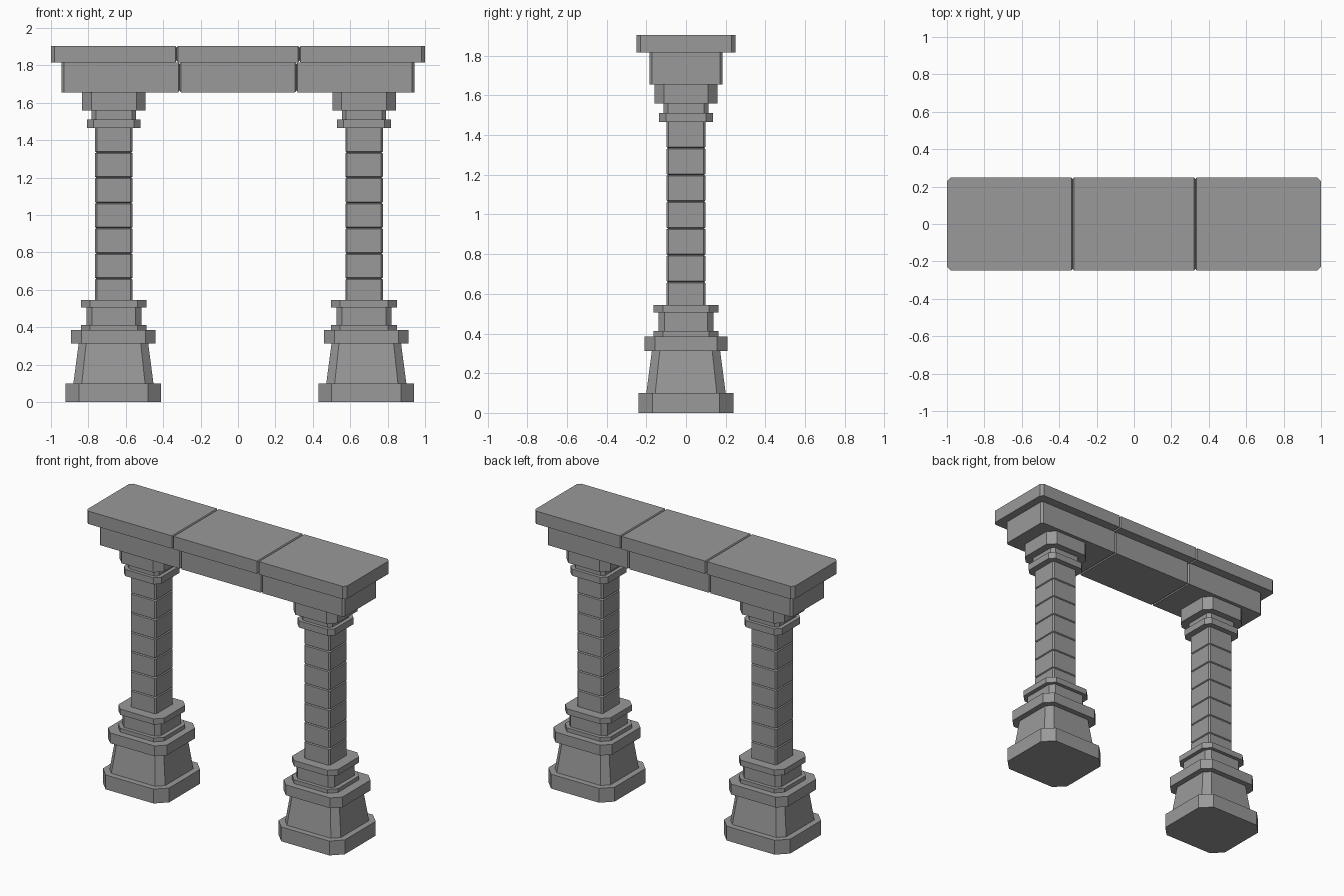
import bpy, bmesh
from math import pi
from mathutils import Matrix

if "Cube" in bpy.data.objects:
    bpy.data.objects.remove(bpy.data.objects["Cube"])

stone = bpy.data.materials.new("dark_stone")
stone.diffuse_color = (0.32, 0.32, 0.32, 1)
stone.use_nodes = True
stone.node_tree.nodes["Principled BSDF"].inputs["Base Color"].default_value = stone.diffuse_color


def loft(name, rings, cx=0.0, matrix=None):
    """Rectangle rings (z, half x, half y, corner chamfer) skinned from bottom to top."""
    bm = bmesh.new()
    prev = None
    for z, hx, hy, c in rings:
        if c:
            pts = [(hx, c - hy), (hx, hy - c), (hx - c, hy), (c - hx, hy),
                   (-hx, hy - c), (-hx, c - hy), (c - hx, -hy), (hx - c, -hy)]
        else:
            pts = [(hx, -hy), (hx, hy), (-hx, hy), (-hx, -hy)]
        ring = [bm.verts.new((cx + x, y, z)) for x, y in pts]
        if prev:
            for k in range(len(ring)):
                n = (k + 1) % len(ring)
                bm.faces.new((prev[k], prev[n], ring[n], ring[k]))
        else:
            bm.faces.new(ring[::-1])
        prev = ring
    bm.faces.new(prev)
    if matrix:
        bm.transform(matrix)
    mesh = bpy.data.meshes.new(name)
    bm.to_mesh(mesh)
    bm.free()
    mesh.materials.append(stone)
    obj = bpy.data.objects.new(name, mesh)
    bpy.context.collection.objects.link(obj)


def tier(name, cx, z0, z1, hx, hy, c):
    loft(name, [(z0, hx, hy, c), (z1, hx, hy, c)], cx)


def groove(pos, hx, hy, c, width, depth):
    """Three rings that cut a V-shaped joint into a lofted bar."""
    return [(pos - width / 2, hx, hy, c), (pos, hx - depth, hy - depth, c),
            (pos + width / 2, hx, hy, c)]


def pillar(side, cx, base_cx):
    # stepped pedestal
    tier(side + "_plinth", base_cx, 0, 0.10, 0.255, 0.24, 0.07)
    loft(side + "_tapered_base", [(0.10, 0.214, 0.20, 0.045), (0.313, 0.186, 0.172, 0.04)], base_cx)
    tier(side + "_base_cap", base_cx, 0.313, 0.385, 0.226, 0.21, 0.055)
    tier(side + "_lower_ring", cx, 0.385, 0.412, 0.176, 0.164, 0.048)
    tier(side + "_neck", cx, 0.412, 0.505, 0.147, 0.139, 0.03)
    tier(side + "_upper_ring", cx, 0.505, 0.545, 0.176, 0.164, 0.048)

    # shaft of stacked blocks with thin joints between them
    size = (0.1, 0.098, 0.01)
    rings = [(0.545, *size)]
    for k in range(6):
        rings += groove(0.66 + k * 0.135, *size, 0.01, 0.007)
    loft(side + "_shaft", rings + [(1.465, *size)], cx)

    # capital
    tier(side + "_capital_ring", cx, 1.465, 1.511, 0.144, 0.136, 0.035)
    tier(side + "_capital_neck", cx, 1.511, 1.56, 0.118, 0.113, 0.022)
    tier(side + "_capital_block", cx, 1.56, 1.656, 0.17, 0.16, 0.05)


pillar("left", -0.664, -0.666)
pillar("right", 0.674, 0.686)


def block_row(name, z0, z1, half, hy, joint, c):
    """Bar along x with chamfered ends, divided into three stones by two joints."""
    hz = (z1 - z0) / 2
    rings = [(-half, hz, hy - c, 0), (c - half, hz, hy, 0),
             *groove(-joint, hz, hy, 0, 0.014, 0.01),
             *groove(joint, hz, hy, 0, 0.014, 0.01),
             (half - c, hz, hy, 0), (half, hz, hy - c, 0)]
    lay_down = Matrix.Translation((0, 0, z0 + hz)) @ Matrix.Rotation(pi / 2, 4, 'Y')
    loft(name, rings, matrix=lay_down)


# lintel beam and top slab
block_row("lintel", 1.656, 1.816, 0.944, 0.185, 0.312, 0.014)
block_row("top_slab", 1.816, 1.905, 1.0, 0.249, 0.328, 0.02)
